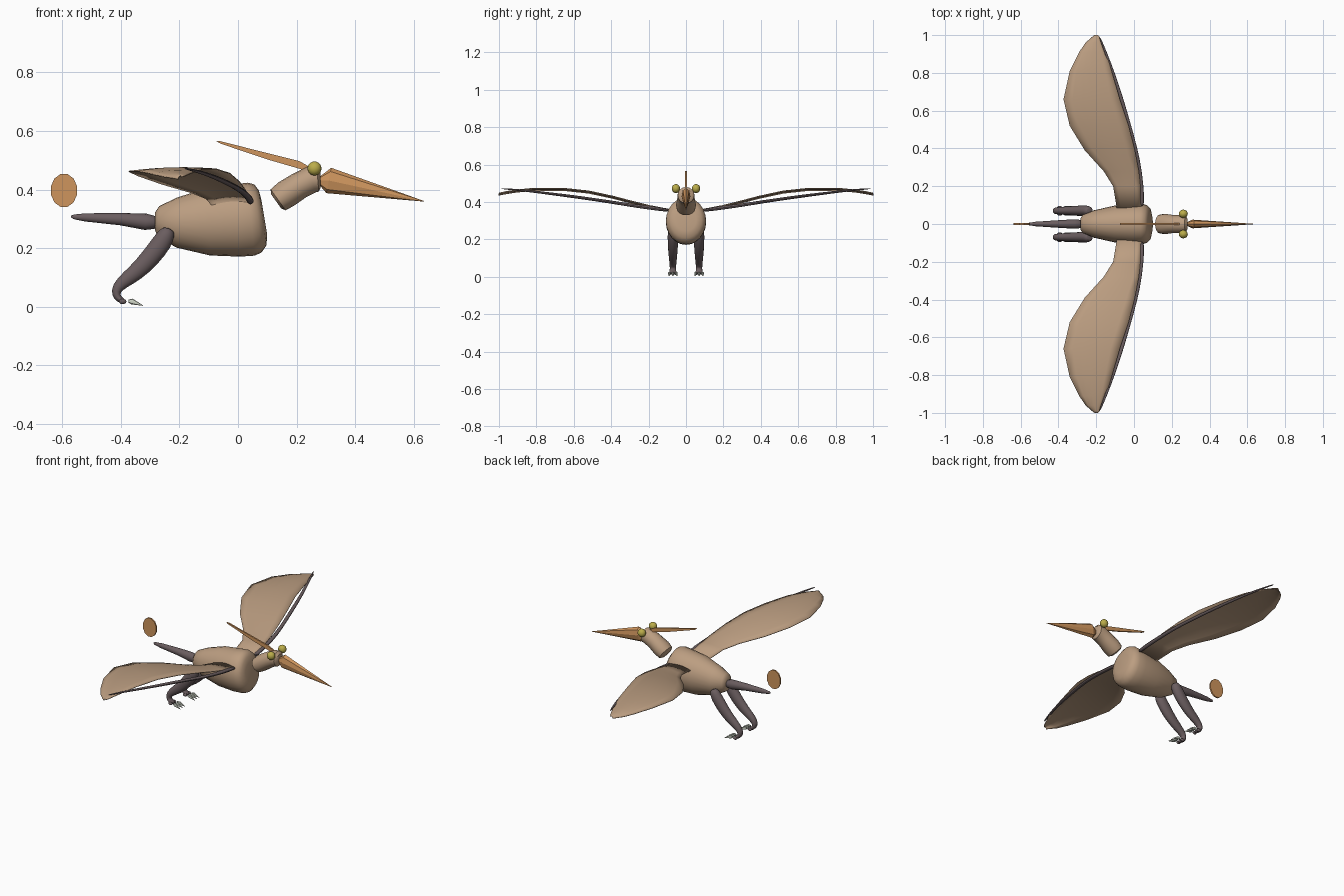
import bpy, bmesh, math
from mathutils import Vector

cube = bpy.data.objects.get("Cube")
if cube:
    bpy.data.objects.remove(cube, do_unlink=True)


def material(name, rgb):
    m = bpy.data.materials.new(name)
    m.use_nodes = True
    m.diffuse_color = (*rgb, 1)
    bsdf = m.node_tree.nodes["Principled BSDF"]
    bsdf.inputs["Base Color"].default_value = (*rgb, 1)
    bsdf.inputs["Roughness"].default_value = 0.7
    return m


TAN = material("tan skin", (0.50, 0.34, 0.22))
GREY = material("purple grey skin", (0.145, 0.11, 0.115))
ORANGE = material("orange horn", (0.62, 0.30, 0.11))
YELLOW = material("yellow eye", (0.50, 0.42, 0.07))
WHITE = material("pale claw", (0.60, 0.64, 0.55))


def finish(bm, name, mat, angle=40, subdiv=0):
    bmesh.ops.recalc_face_normals(bm, faces=bm.faces)
    mesh = bpy.data.meshes.new(name)
    bm.to_mesh(mesh)
    bm.free()
    ob = bpy.data.objects.new(name, mesh)
    bpy.context.collection.objects.link(ob)
    mesh.materials.append(mat)
    if subdiv:
        ob.modifiers.new("round", "SUBSURF").levels = subdiv
        ob.modifiers["round"].render_levels = subdiv
    bpy.ops.object.select_all(action="DESELECT")
    ob.select_set(True)
    bpy.context.view_layer.objects.active = ob
    bpy.ops.object.shade_smooth_by_angle(angle=math.radians(angle))
    return ob


def loft(name, mat, path, sides=16, side=(0, 1, 0), angle=40, subdiv=0):
    """Tube along (x, y, z, side radius, other radius) points."""
    bm = bmesh.new()
    side = Vector(side)
    pts = [Vector(p[:3]) for p in path]
    rings = []
    for i, p in enumerate(path):
        tangent = pts[min(i + 1, len(pts) - 1)] - pts[max(i - 1, 0)]
        up = tangent.cross(side).normalized()
        rings.append([bm.verts.new(pts[i] + side * p[3] * math.cos(a) + up * p[4] * math.sin(a))
                      for a in (2 * math.pi * k / sides for k in range(sides))])
    for a, b in zip(rings, rings[1:]):
        for k in range(sides):
            n = (k + 1) % sides
            bm.faces.new((a[k], a[n], b[n], b[k]))
    bm.faces.new(rings[0])
    bm.faces.new(rings[-1])
    return finish(bm, name, mat, angle, subdiv)


def ball(name, mat, centre, scale):
    bm = bmesh.new()
    bmesh.ops.create_uvsphere(bm, u_segments=16, v_segments=10, radius=1)
    bmesh.ops.scale(bm, vec=scale, verts=bm.verts)
    bmesh.ops.translate(bm, vec=centre, verts=bm.verts)
    return finish(bm, name, mat)


def plate(name, mat, outline, thick):
    """Flat xz shape, thickened across y."""
    bm = bmesh.new()
    face = bm.faces.new([bm.verts.new((x, -thick / 2, z)) for x, z in outline])
    new = bmesh.ops.extrude_face_region(bm, geom=[face])["geom"]
    bmesh.ops.translate(bm, vec=(0, thick, 0),
                        verts=[v for v in new if isinstance(v, bmesh.types.BMVert)])
    return finish(bm, name, mat, 30)


# Body and tail
loft("body", TAN, [
    (-.283, 0, .292, .03, .03), (-.272, 0, .292, .048, .052), (-.21, 0, .287, .073, .085),
    (-.1, 0, .291, .098, .116), (0, 0, .295, .108, .124), (.045, 0, .299, .107, .125),
    (.068, 0, .301, .1, .117), (.084, 0, .303, .083, .095), (.09, 0, .304, .055, .06)],
    sides=24)
loft("tail", GREY, [
    (-.272, 0, .288, .012, .012), (-.285, 0, .288, .022, .022), (-.315, 0, .29, .025, .028),
    (-.4, 0, .299, .02, .021), (-.52, 0, .305, .012, .014), (-.56, 0, .307, .006, .008),
    (-.57, 0, .308, .002, .003)])
plate("tail_vane", ORANGE, [(-.594 + .046 * math.cos(a), .397 + .058 * math.sin(a))
                            for a in (math.pi * (k + .5) / 6 for k in range(12))], .009)

# Neck and head
loft("neck_and_head", TAN, [
    (.13, 0, .36, .035, .03), (.137, 0, .365, .05, .044), (.165, 0, .385, .054, .048),
    (.21, 0, .414, .047, .046), (.25, 0, .434, .046, .046), (.272, 0, .437, .044, .044),
    (.282, 0, .437, .03, .03)])
loft("beak", ORANGE, [
    (.276, 0, .43, .008, .012), (.31, 0, .431, .023, .044), (.635, 0, .36, .001, .001)],
    sides=8, angle=20)
plate("crest", ORANGE, [(-.075, .566), (-.06, .565), (.21, .497), (.24, .48), (.24, .462),
                        (.2, .474), (.1, .503), (-.06, .557)], .009)

for label, s in (("left", 1), ("right", -1)):
    # Model faces +x, so each half is built by flipping y
    ball(label + "_eye", YELLOW, (.261, s * .054, .472), (.024, .022, .024))

    # Leg with curled ankle
    loft(label + "_leg", GREY, [
        (-.235, s * .07, .268, .015, .015), (-.24, s * .07, .255, .026, .028),
        (-.255, s * .07, .225, .03, .036), (-.3, s * .07, .165, .028, .035),
        (-.35, s * .07, .115, .024, .03), (-.40, s * .07, .08, .02, .023),
        (-.419, s * .07, .052, .017, .018), (-.412, s * .07, .03, .018, .014),
        (-.395, s * .07, .02, .022, .01), (-.385, s * .07, .018, .016, .006)],
        sides=12, subdiv=1)

    # Three toes with detached claws
    for n, spread in (("inner", -1), ("middle", 0), ("outer", 1)):
        y = s * (.07 + .018 * spread)
        ball(f"{label}_{n}_toe", GREY, (-.394, y, .018), (.013, .008, .009))
        y2 = y + s * .004 * spread
        loft(f"{label}_{n}_claw", WHITE, [
            (-.374, y, .02, .004, .005), (-.362, y, .018, .008, .01),
            (-.325, y2, .004, .001, .001)], sides=8)

    # Wing membrane: y, leading x, trailing x, height
    spans = [(.08, .04, -.09, .355), (.2, .034, -.11, .378), (.28, .026, -.16, .398),
             (.39, .005, -.26, .427), (.52, -.028, -.34, .455), (.66, -.075, -.373, .47),
             (.81, -.118, -.34, .47), (.91, -.15, -.29, .46), (.96, -.17, -.255, .452),
             (.99, -.182, -.22, .446), (1, -.192, -.205, .443)]
    bm = bmesh.new()
    rows = []
    for y, lead, trail, z in spans:
        rows.append([bm.verts.new((lead + (trail - lead) * t, s * y,
                                   z + .006 * math.sin(math.pi * t) - .008 * t * t))
                     for t in (k / 6 for k in range(7))])
    for a, b in zip(rows, rows[1:]):
        for k in range(6):
            bm.faces.new((a[k], a[k + 1], b[k + 1], b[k]))
    wing = finish(bm, label + "_wing_membrane", TAN, 60)
    wing.modifiers.new("thickness", "SOLIDIFY").thickness = .004
    wing.modifiers["thickness"].offset = 0

    # Slender wing arm along the leading edge
    loft(label + "_wing_arm", GREY, [
        (.042, s * .09, .355, .01, .009), (.043, s * .14, .362, .014, .011),
        (.031, s * .28, .38, .013, .01), (.008, s * .4, .4, .012, .009),
        (-.034, s * .55, .422, .012, .009), (-.08, s * .71, .443, .011, .008),
        (-.128, s * .85, .46, .009, .006), (-.17, s * .96, .47, .006, .004),
        (-.182, s * .99, .472, .003, .002)],
        sides=8, side=(1, 0, 0), subdiv=1)
